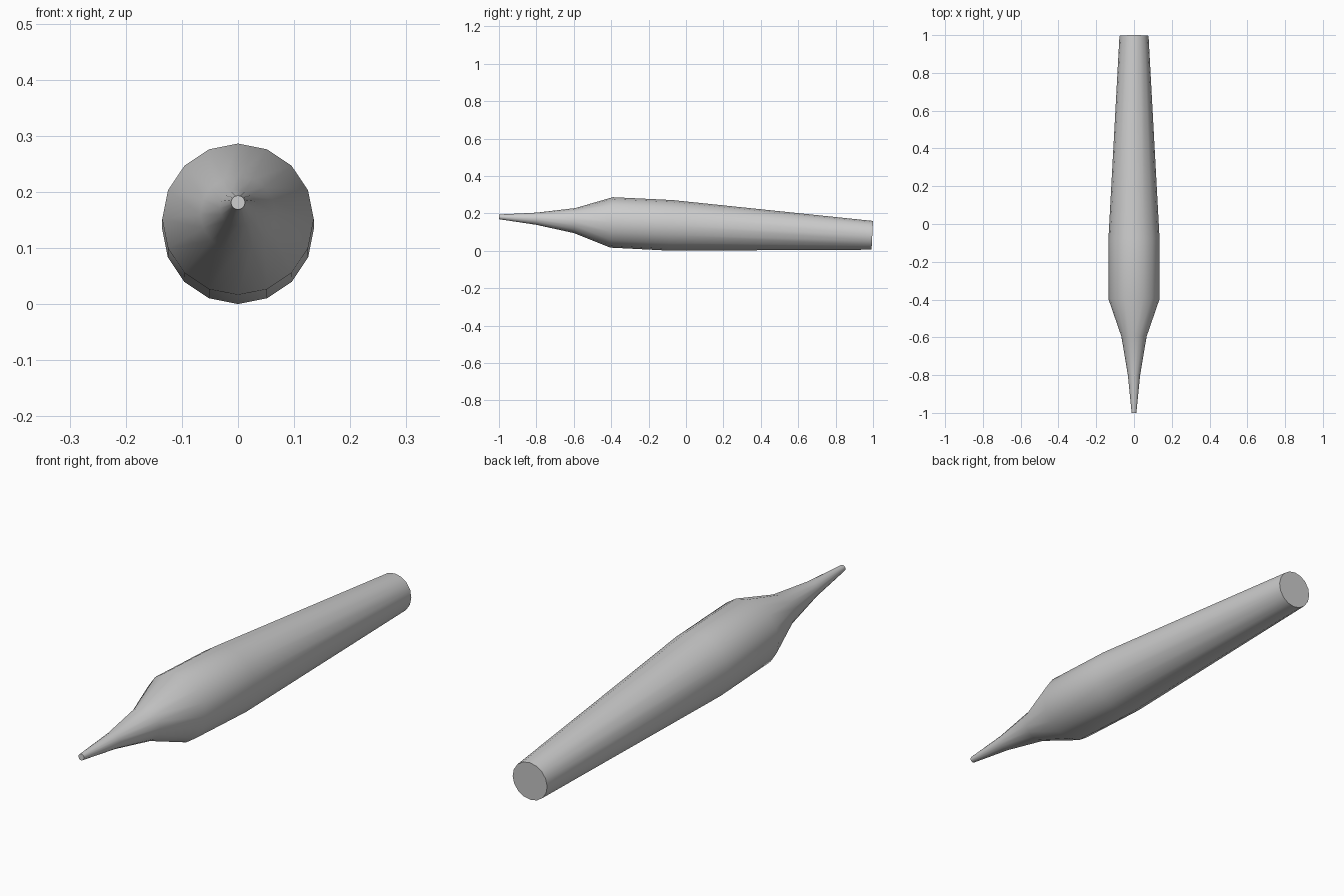
import bpy, bmesh, math

if "Cube" in bpy.data.objects:
    bpy.data.objects.remove(bpy.data.objects["Cube"])

SIDES = 16
TILT = 0.0495  # downward slope of the axis towards the back

# (y, radius) stations from the fine tip to the wide back end
profile = [(-1.0, 0.0125), (-0.8, 0.0325), (-0.595, 0.067),
           (-0.398, 0.135), (-0.08, 0.1355), (0.996, 0.077)]

# Tapered body: rings square to the tilted axis, joined by quads
a = math.atan(TILT)
bm = bmesh.new()
rings = []
for y, r in profile:
    zc = 0.1515 - (y + 0.398) * TILT
    ring = []
    for i in range(SIDES):
        t = 2 * math.pi * i / SIDES
        up = r * math.cos(t)
        ring.append(bm.verts.new((r * math.sin(t),
                                  y + up * math.sin(a),
                                  zc + up * math.cos(a))))
    rings.append(ring)
for p, q in zip(rings, rings[1:]):
    for i in range(SIDES):
        j = (i + 1) % SIDES
        bm.faces.new((p[i], p[j], q[j], q[i]))

# Flat end caps
bm.faces.new(rings[0])
bm.faces.new(rings[-1])
bmesh.ops.recalc_face_normals(bm, faces=bm.faces)

mesh = bpy.data.meshes.new("tapered_body")
bm.to_mesh(mesh)
bm.free()
body = bpy.data.objects.new("tapered_body", mesh)
bpy.context.collection.objects.link(body)
bpy.context.view_layer.objects.active = body
body.select_set(True)
bpy.ops.object.shade_smooth_by_angle(angle=math.radians(40))
